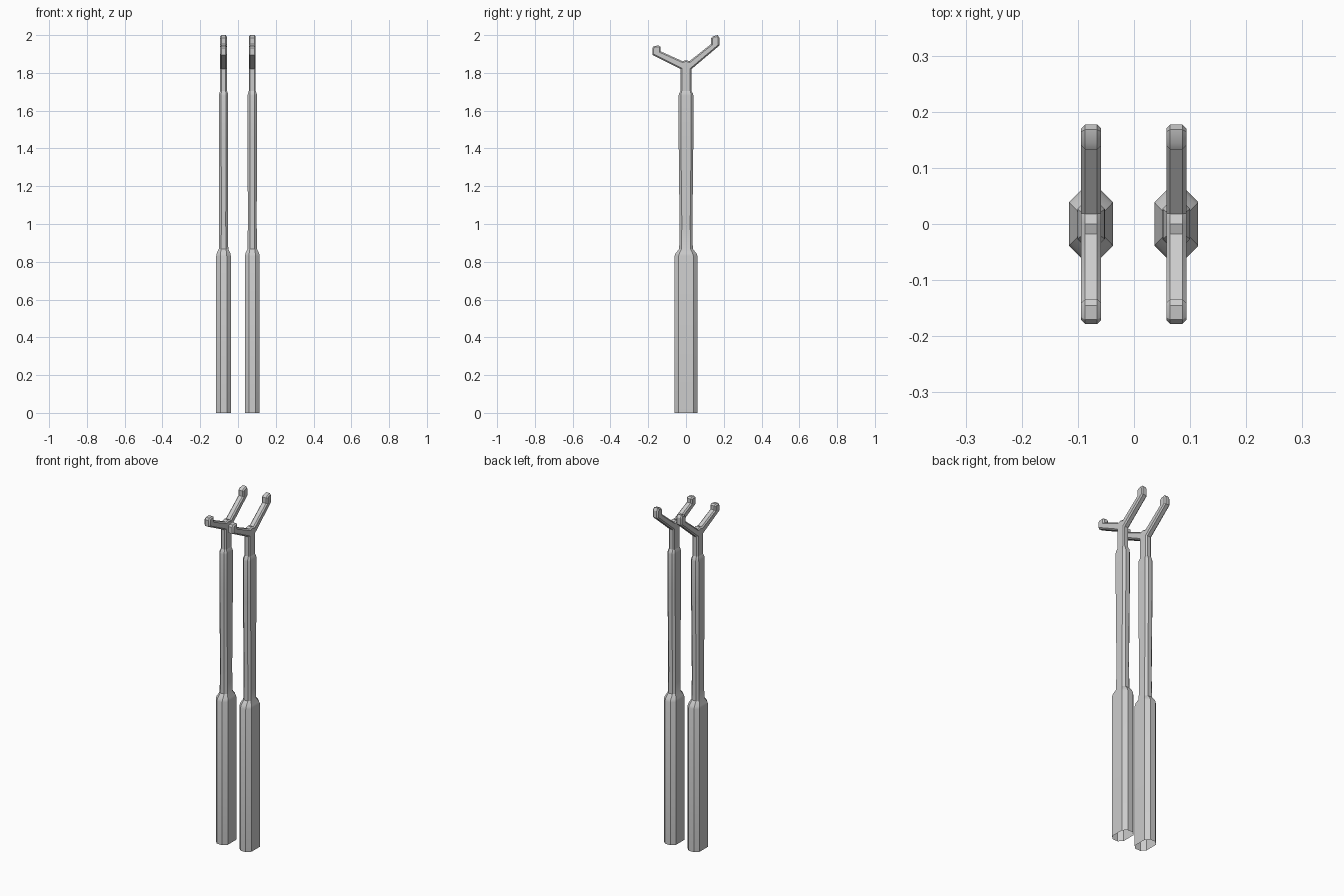
import bpy, bmesh

if "Cube" in bpy.data.objects:
    bpy.data.objects.remove(bpy.data.objects["Cube"])


def finish(bm, name, x):
    bmesh.ops.recalc_face_normals(bm, faces=bm.faces[:])
    me = bpy.data.meshes.new(name)
    bm.to_mesh(me)
    bm.free()
    ob = bpy.data.objects.new(name, me)
    bpy.context.collection.objects.link(ob)
    ob.location.x = x
    bpy.ops.object.select_all(action='DESELECT')
    ob.select_set(True)
    bpy.context.view_layer.objects.active = ob
    bpy.ops.object.shade_smooth_by_angle(angle=0.52)
    return ob


def octagon(bm, hx, hy, c, z):
    pts = [(hx, -hy + c), (hx, hy - c), (hx - c, hy), (-hx + c, hy),
           (-hx, hy - c), (-hx, -hy + c), (-hx + c, -hy), (hx - c, -hy)]
    return [bm.verts.new((x, y, z)) for x, y in pts]


# Shaft sections: half width x, half width y, corner chamfer, height
SHAFT = [(0.039, 0.061, 0.022, 0.0), (0.039, 0.061, 0.022, 0.83),
         (0.036, 0.055, 0.020, 0.845), (0.025, 0.036, 0.012, 0.868),
         (0.0235, 0.034, 0.012, 1.0), (0.0245, 0.039, 0.012, 1.45),
         (0.0245, 0.039, 0.012, 1.68), (0.0235, 0.037, 0.011, 1.69),
         (0.018, 0.029, 0.007, 1.705)]


def shaft(name, x):
    bm = bmesh.new()
    rings = [octagon(bm, *s) for s in SHAFT]
    for a, b in zip(rings, rings[1:]):
        for i in range(8):
            j = (i + 1) % 8
            bm.faces.new((a[i], a[j], b[j], b[i]))
    finish(bm, name, x)


# Fork silhouette (y, z), one arm higher than the other
FORK = [(-0.029, 1.705), (0.029, 1.705), (0.029, 1.82), (0.177, 1.945),
        (0.177, 1.985), (0.168, 2.0), (0.145, 1.995), (0.133, 1.985),
        (0.133, 1.953), (0.018, 1.862), (0.0, 1.868), (-0.018, 1.862),
        (-0.134, 1.914), (-0.134, 1.938), (-0.145, 1.945), (-0.17, 1.942),
        (-0.178, 1.932), (-0.178, 1.895), (-0.029, 1.82)]


def fork(name, x):
    bm = bmesh.new()
    h = 0.018
    a = [bm.verts.new((-h, y, z)) for y, z in FORK]
    b = [bm.verts.new((h, y, z)) for y, z in FORK]
    bm.faces.new(a)
    bm.faces.new(b[::-1])
    n = len(FORK)
    rim = []
    for i in range(n):
        j = (i + 1) % n
        bm.faces.new((a[i], b[i], b[j], a[j]))
        if i:  # skip the base edge at the neck
            rim += [bm.edges.get((a[i], a[j])), bm.edges.get((b[i], b[j]))]
    bmesh.ops.recalc_face_normals(bm, faces=bm.faces[:])
    bmesh.ops.bevel(bm, geom=rim, offset=0.007, offset_type='OFFSET',
                    segments=1, affect='EDGES', clamp_overlap=True)
    # open the hidden base where the fork joins the shaft
    base = [f for f in bm.faces if all(v.co.z < 1.706 for v in f.verts)]
    bmesh.ops.delete(bm, geom=base, context='FACES')
    finish(bm, name, x)


# Pair of forked sticks
for side, x in (("left", -0.0765), ("right", 0.0755)):
    shaft("shaft_" + side, x)
    fork("fork_" + side, x)
